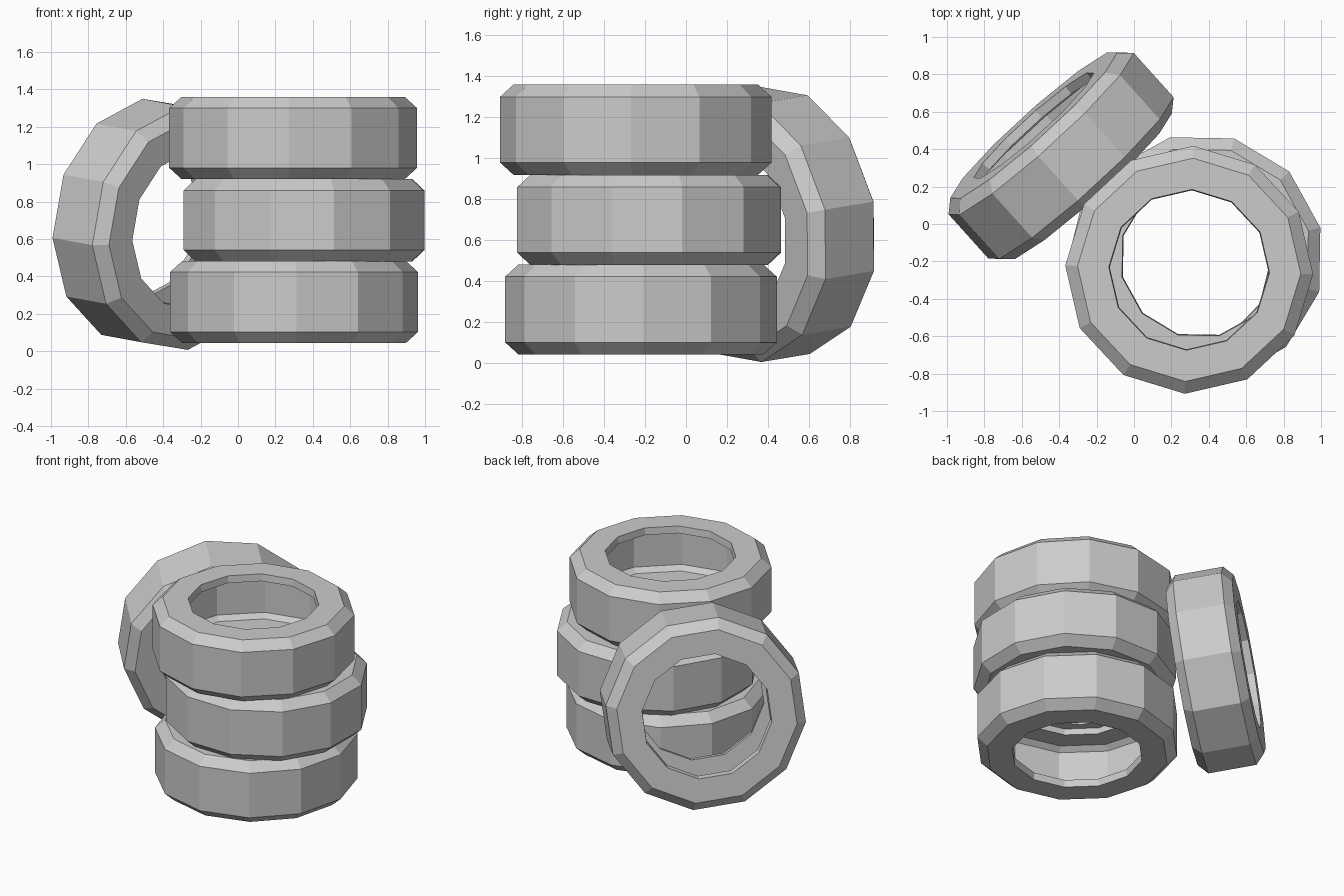
import bpy, bmesh
from math import radians, cos, sin, pi
from mathutils import Matrix

if "Cube" in bpy.data.objects:
    bpy.data.objects.remove(bpy.data.objects["Cube"])

SIDES = 12

# Upper half of the hollow tyre section: (radius, height)
HALF = [(0.61, 0.14), (0.572, 0.17), (0.425, 0.17), (0.43, 0.22),
        (0.597, 0.22), (0.663, 0.16)]
PROFILE = HALF + [(r, -z) for r, z in reversed(HALF)]


def tyre(name, location, spin, tilt=Matrix.Identity(4)):
    """Revolve the closed section into a low-poly hollow tyre."""
    bm = bmesh.new()
    rings = []
    for i in range(SIDES):
        a = 2 * pi * i / SIDES
        rings.append([bm.verts.new((r * cos(a), r * sin(a), z)) for r, z in PROFILE])
    n = len(PROFILE)
    for i in range(SIDES):
        a, b = rings[i], rings[(i + 1) % SIDES]
        for j in range(n):
            k = (j + 1) % n
            bm.faces.new((a[j], b[j], b[k], a[k]))
    bmesh.ops.recalc_face_normals(bm, faces=bm.faces)
    mesh = bpy.data.meshes.new(name)
    bm.to_mesh(mesh)
    bm.free()
    obj = bpy.data.objects.new(name, mesh)
    bpy.context.collection.objects.link(obj)
    obj.matrix_world = (Matrix.Translation(location) @ tilt
                        @ Matrix.Rotation(radians(spin), 4, 'Z'))
    return obj


# Stack of three tyres
tyre("bottom_tyre", (0.30, -0.22, 0.263), 1)
tyre("middle_tyre", (0.353, -0.18, 0.70), 14)
tyre("top_tyre", (0.295, -0.245, 1.14), -2)

# Tyre leaning against the stack
lean = Matrix.Rotation(radians(42), 4, 'Z') @ Matrix.Rotation(radians(97), 4, 'X')
tyre("leaning_tyre", (-0.39, 0.365, 0.678), 8, lean)
